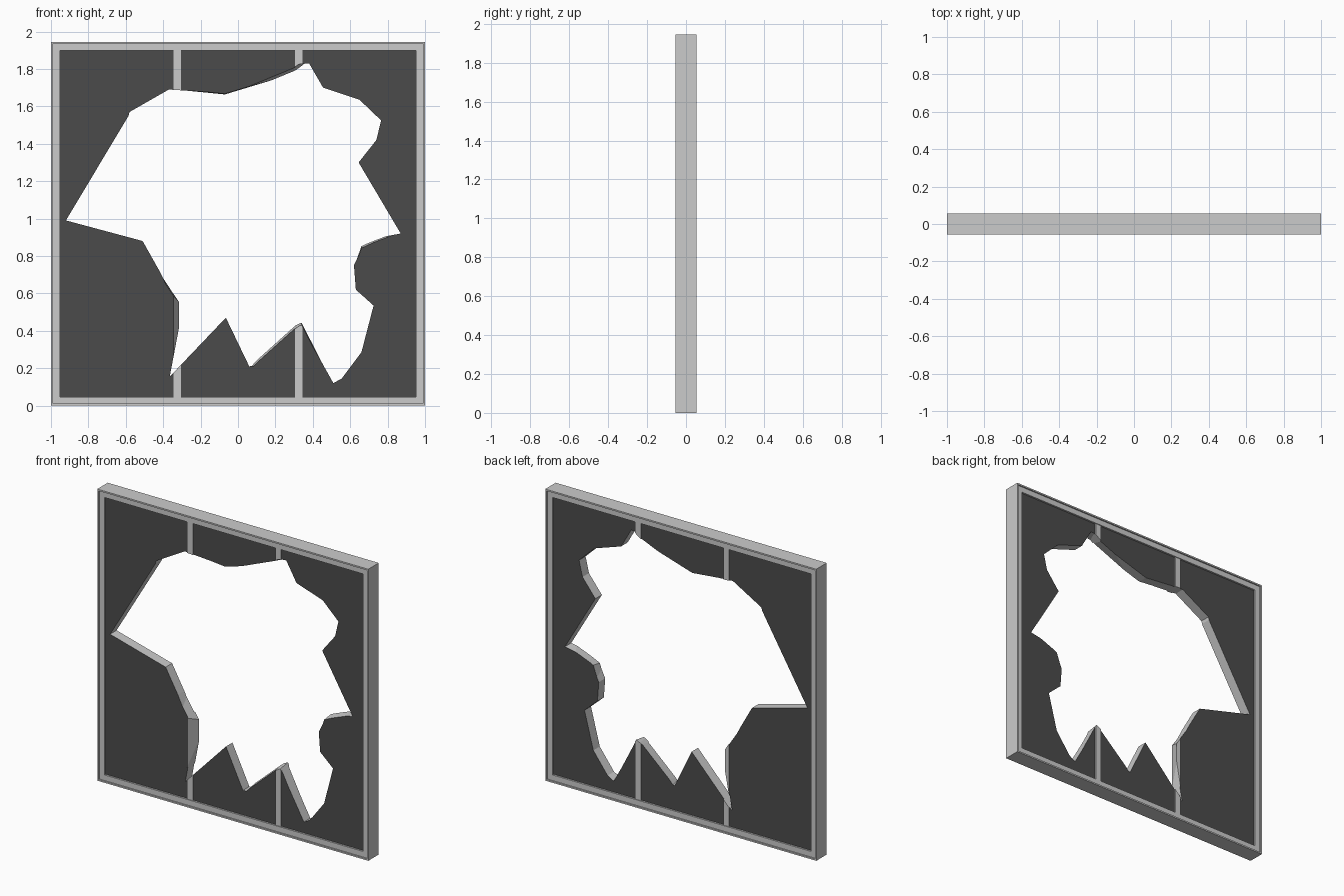
import bpy, bmesh

if "Cube" in bpy.data.objects:
    bpy.data.objects.remove(bpy.data.objects["Cube"])

W, H = 1.0, 1.945          # half width, height
BAR = 0.047                # frame bar width


def material(name, v):
    m = bpy.data.materials.new(name)
    m.diffuse_color = (v, v, v, 1)
    m.use_nodes = True
    m.node_tree.nodes["Principled BSDF"].inputs["Base Color"].default_value = m.diffuse_color
    return m


dark = material("dark_panel", 0.07)
grey = material("cut_grey", 0.8)


def finish(bm, name, mat=None):
    bmesh.ops.recalc_face_normals(bm, faces=bm.faces)
    me = bpy.data.meshes.new(name)
    bm.to_mesh(me)
    bm.free()
    ob = bpy.data.objects.new(name, me)
    bpy.context.collection.objects.link(ob)
    if mat:
        me.materials.append(mat)
    return ob


def box(name, x0, x1, z0, z1, d, mat=None):
    bm = bmesh.new()
    bmesh.ops.create_cube(bm, size=1)
    for v in bm.verts:
        v.co = (x1 if v.co.x > 0 else x0, d if v.co.y > 0 else -d,
                z1 if v.co.z > 0 else z0)
    return finish(bm, name, mat)


# Outer frame: stepped cross-section (inset, y) swept round the rectangle
profile = [(0, -.055), (.01, -.055), (.01, -.046), (BAR, -.046),
           (BAR, .046), (.01, .046), (.01, .055), (0, .055)]
bm = bmesh.new()
rings = []
for sx, sz in [(-1, -1), (1, -1), (1, 1), (-1, 1)]:
    rings.append([bm.verts.new((sx * (W - i), y, H / 2 + sz * (H / 2 - i)))
                  for i, y in profile])
n = len(profile)
for k in range(4):
    a, b = rings[k], rings[(k + 1) % 4]
    for i in range(n):
        j = (i + 1) % n
        bm.faces.new((a[i], b[i], b[j], a[j]))
finish(bm, "outer_frame")

# Studs and the dark panels between them
z0, z1 = BAR, H - BAR
parts = [box("stud", x - .021, x + .021, z0, z1, .041, grey)
         for x in (-.325, .325)]
for a, b in [(-W + BAR, -.346), (-.304, .304), (.346, W - BAR)]:
    parts.append(box("panel", a, b, z0, z1, .034, dark))

# Jagged hole: front outline (x, z), with back shift (dx, dz) where it differs
outline = [(-.92, .99), (-.585, 1.55), (-.58, 1.57), (-.37, 1.69),
           (-.07, 1.668, 0, -.005), (.30, 1.81, 0, -.025), (.38, 1.83),
           (.455, 1.70), (.65, 1.635), (.765, 1.525), (.74, 1.42),
           (.645, 1.30), (.87, .92), (.75, .88, 0, .012),
           (.66, .84, 0, .015), (.62, .75), (.63, .62), (.725, .535),
           (.66, .285), (.555, .145), (.51, .12), (.34, .43, 0, .015),
           (.30, .405, 0, .02), (.10, .225, 0, .02), (.06, .21),
           (-.065, .47), (-.365, .155), (-.348, .59, .036, -.04),
           (-.42, .72), (-.51, .88)]
bm = bmesh.new()
front, back = [], []
for p in outline:
    x, z, dx, dz = (*p, 0, 0)[:4]
    # extrapolate the slant past the panel faces
    front.append(bm.verts.new((x - dx * .5, -.1, z - dz * .5)))
    back.append(bm.verts.new((x + dx * 1.5, .1, z + dz * 1.5)))
bm.faces.new(front)
bm.faces.new(back)
for i in range(len(front)):
    j = (i + 1) % len(front)
    bm.faces.new((front[i], front[j], back[j], back[i]))
bmesh.ops.triangulate(bm, faces=bm.faces)
cutter = finish(bm, "hole_cutter", grey)
cutter.hide_render = True

for ob in parts:
    m = ob.modifiers.new("hole", 'BOOLEAN')
    m.operation, m.solver, m.object = 'DIFFERENCE', 'EXACT', cutter
    m.material_mode = 'TRANSFER'
    bpy.context.view_layer.objects.active = ob
    bpy.ops.object.modifier_apply(modifier=m.name)
bpy.data.objects.remove(cutter)
